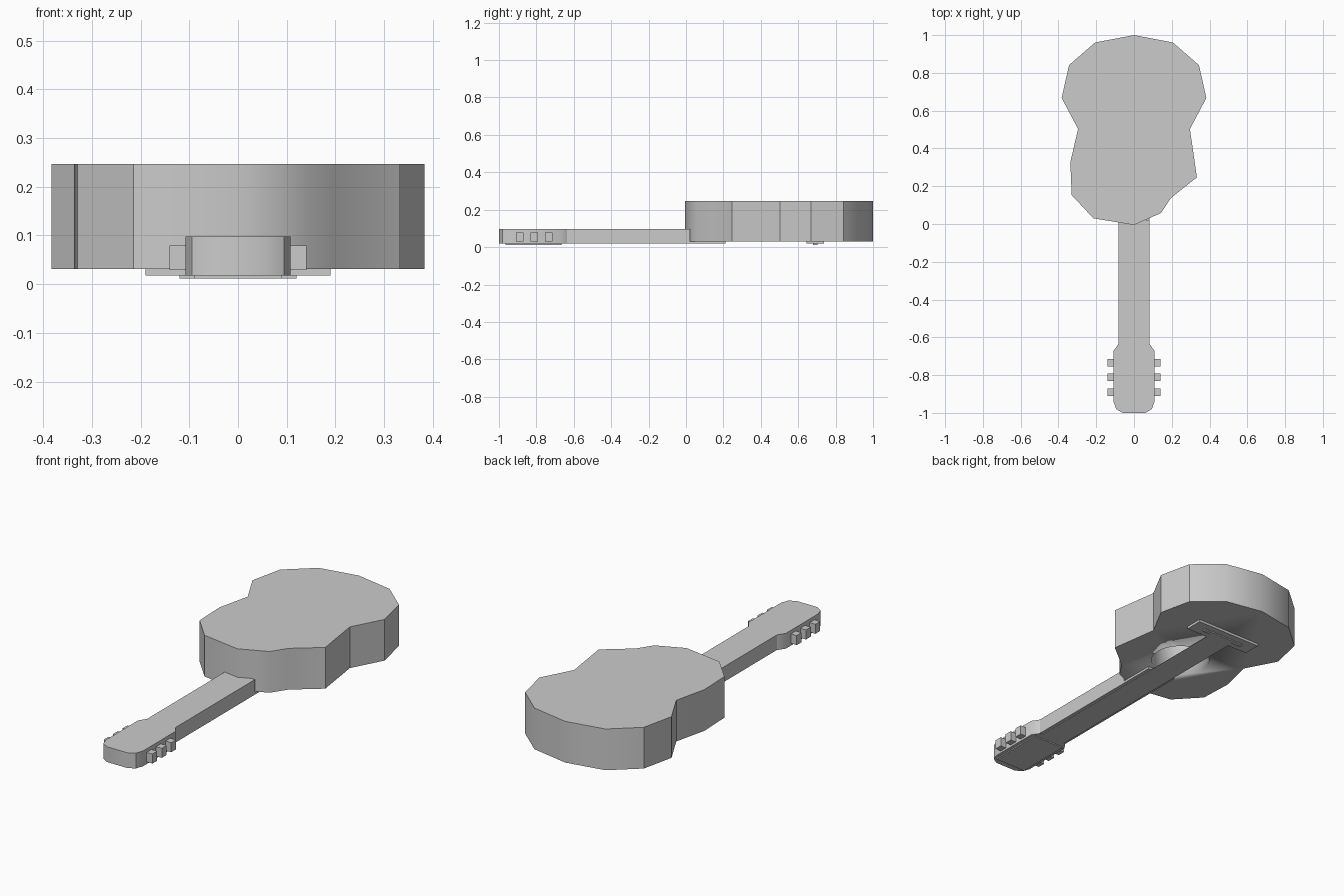
import bpy, bmesh, math

if "Cube" in bpy.data.objects:
    bpy.data.objects.remove(bpy.data.objects["Cube"])


def finish(name, bm, angle=35):
    bmesh.ops.recalc_face_normals(bm, faces=bm.faces)
    me = bpy.data.meshes.new(name)
    bm.to_mesh(me)
    bm.free()
    ob = bpy.data.objects.new(name, me)
    bpy.context.collection.objects.link(ob)
    if angle:
        bpy.ops.object.select_all(action='DESELECT')
        ob.select_set(True)
        bpy.context.view_layer.objects.active = ob
        bpy.ops.object.shade_smooth_by_angle(angle=math.radians(angle))
    return ob


def prism(name, outline, z0, z1, angle=35):
    bm = bmesh.new()
    face = bm.faces.new([bm.verts.new((x, y, z0)) for x, y in outline])
    ext = bmesh.ops.extrude_face_region(bm, geom=[face])
    top = [g for g in ext['geom'] if isinstance(g, bmesh.types.BMVert)]
    bmesh.ops.translate(bm, verts=top, vec=(0, 0, z1 - z0))
    return finish(name, bm, angle)


def box(name, x0, x1, y0, y1, z0, z1):
    return prism(name, [(x0, y0), (x1, y0), (x1, y1), (x0, y1)], z0, z1, 0)


# Hollowed body with a cutaway on the right shoulder, lying face down
body = prism("body", [
    (0, -0.005), (0.143, 0.058), (0.196, 0.138), (0.333, 0.247),
    (0.296, 0.503), (0.383, 0.667), (0.344, 0.841), (0.206, 0.961),
    (0, 1.0),
    (-0.206, 0.961), (-0.344, 0.841), (-0.383, 0.667), (-0.296, 0.503),
    (-0.337, 0.328), (-0.33, 0.153), (-0.215, 0.03)], 0.031, 0.247)

# Sound hole
ring = [(0.145 * math.cos(math.tau * i / 24), 0.36 + 0.145 * math.sin(math.tau * i / 24))
        for i in range(24)]
cutter = prism("sound_hole_cutter", ring, -0.05, 0.22)
cutter.hide_render = True
cutter.hide_set(True)
cut = body.modifiers.new("sound_hole", 'BOOLEAN')
cut.operation = 'DIFFERENCE'
cut.solver = 'EXACT'
cut.object = cutter

# Neck and fretboard
box("neck", -0.083, 0.083, -0.66, 0.022, 0.028, 0.098)
box("fretboard", -0.083, 0.083, -0.66, 0.212, 0.019, 0.031)

# Headstock with its face plate
half = [(0.083, -0.635), (0.108, -0.672), (0.108, -0.942), (0.094, -0.98), (0.06, -1.0)]
prism("headstock", half + [(-x, y) for x, y in reversed(half)], 0.018, 0.098)
box("headstock_plate", -0.09, 0.09, -0.965, -0.665, 0.012, 0.02)

# Tuning pegs
for side in (-1, 1):
    for y in (-0.735, -0.812, -0.89):
        xs = sorted((side * 0.1, side * 0.141))
        box("tuning_peg", xs[0], xs[1], y - 0.02, y + 0.02, 0.029, 0.079)

# Bridge and saddle
box("bridge", -0.19, 0.19, 0.645, 0.738, 0.018, 0.033)
box("saddle", -0.12, 0.12, 0.68, 0.702, 0.012, 0.02)

# Flat sheet of strings from nut to saddle
bm = bmesh.new()
bm.faces.new([bm.verts.new(p) for p in (
    (-0.07, -0.66, 0.015), (-0.07, 0.69, 0.015), (0.07, 0.69, 0.015), (0.07, -0.66, 0.015))])
finish("strings", bm, 0)
